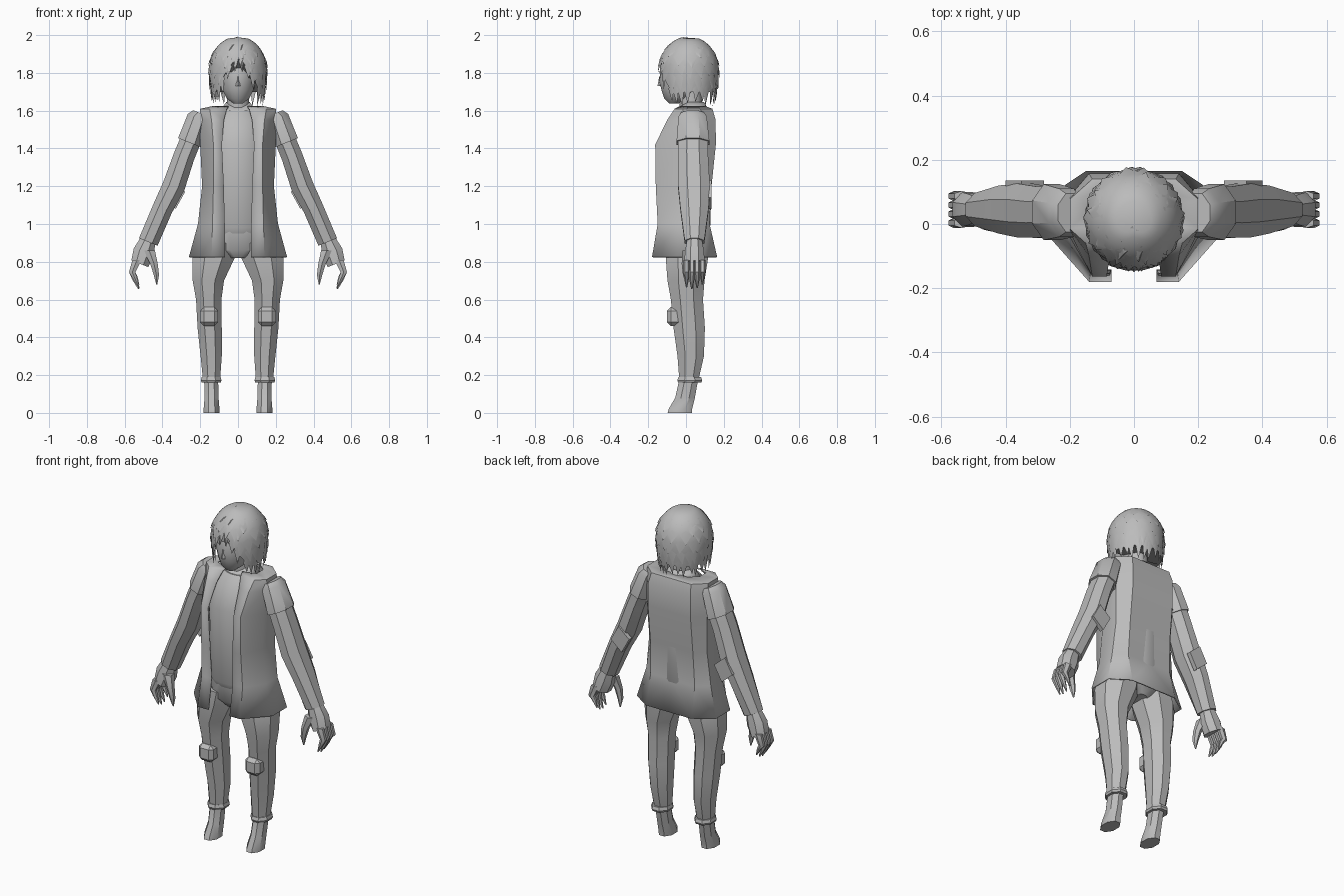
import bpy
import bmesh
import math
import random
from mathutils import Vector

random.seed(4)
cube = bpy.data.objects.get("Cube")
if cube:
    bpy.data.objects.remove(cube)

grey = bpy.data.materials.new("plain grey")
grey.use_nodes = True
grey.diffuse_color = (0.5, 0.5, 0.5, 1)
grey.node_tree.nodes["Principled BSDF"].inputs["Base Color"].default_value = grey.diffuse_color
parts = []


def finish(name, bm, mirror=False, thickness=0, recalc=True):
    """Turn a bmesh into a named object, mirrored across x if wanted."""
    if recalc:
        bmesh.ops.recalc_face_normals(bm, faces=bm.faces)
    mesh = bpy.data.meshes.new(name)
    bm.to_mesh(mesh)
    bm.free()
    mesh.materials.append(grey)
    obj = bpy.data.objects.new(name, mesh)
    bpy.context.collection.objects.link(obj)
    if mirror:
        mod = obj.modifiers.new("mirror", "MIRROR")
        mod.use_clip = True
    if thickness:
        mod = obj.modifiers.new("thickness", "SOLIDIFY")
        mod.thickness = thickness
    parts.append(obj)
    return obj


def bridge(bm, rows, closed=True, caps=True):
    """Skin a stack of equal point rows."""
    rows = [[bm.verts.new(p) for p in row] for row in rows]
    n = len(rows[0])
    for low, high in zip(rows, rows[1:]):
        for i in range(n if closed else n - 1):
            j = (i + 1) % n
            bm.faces.new((low[i], low[j], high[j], high[i]))
    if caps:
        bm.faces.new(rows[0][::-1])
        bm.faces.new(rows[-1])


def ring(x, y, z, rx, ry, n=8, tilt=0):
    """Flat-sided ring whose half extents are rx and ry."""
    grow = 1 / math.cos(math.pi / n)
    points = []
    for i in range(n):
        a = math.tau * (i + 0.5) / n
        u = rx * grow * math.cos(a)
        points.append(Vector((x + u * math.cos(tilt), y + ry * grow * math.sin(a), z + u * math.sin(tilt))))
    return points


def loft(name, rings, n=8, tilt=0, mirror=False, caps=True):
    bm = bmesh.new()
    bridge(bm, [ring(*r, n, tilt) for r in rings], caps=caps)
    return finish(name, bm, mirror)


def box(name, low, high, mirror=True, bevel=0.01):
    bm = bmesh.new()
    low, high = Vector(low), Vector(high)
    bmesh.ops.create_cube(bm, size=1)
    for v in bm.verts:
        v.co = (low + high) / 2 + v.co * (high - low)
    if bevel:
        bmesh.ops.bevel(bm, geom=bm.edges[:], offset=bevel, segments=1, affect="EDGES")
    return finish(name, bm, mirror)


# Trousers, knee pads, cuffs and boots
loft("trouser_legs", [
    (.14, .015, .17, .045, .05), (.142, .025, .3, .056, .07), (.15, .017, .45, .064, .083),
    (.155, .005, .6, .067, .085), (.157, .0, .7, .083, .098), (.13, .005, .82, .112, .112),
    (.11, .005, .9, .1, .11)], mirror=True)
loft("pelvis", [(0, .005, .82, .06, .08), (0, .005, .86, .15, .11), (0, .0, .97, .17, .115)], n=12)
box("knee_pads", (.105, -.1, .46), (.2, -.02, .56), bevel=.02)
loft("trouser_cuffs", [(.142, .02, .16, .05, .06), (.142, .02, .172, .055, .066),
                       (.142, .02, .19, .05, .06)], mirror=True)
loft("boots", [(.14, -.033, 0, .042, .064), (.14, -.03, .02, .042, .062),
               (.14, -.005, .08, .037, .052), (.142, .013, .17, .037, .05)], mirror=True)

# Shirt and belt fold
loft("shirt", [(0, 0, .95, .15, .115), (0, 0, .98, .16, .128), (0, 0, 1.2, .16, .135),
               (0, 0, 1.42, .16, .145), (0, .02, 1.55, .14, .115), (0, .03, 1.6, .1, .08)], n=20)

# Open coat: each level gives height, opening, front corner, half width, back corner, front, back
coat_levels = [
    (.825, .07, .14, .26, .15, -.18, .165), (1.0, .07, .135, .212, .145, -.15, .125),
    (1.2, .075, .13, .19, .14, -.16, .135), (1.42, .085, .13, .2, .14, -.163, .158),
    (1.55, .075, .14, .2, .14, -.1, .157), (1.61, .06, .15, .2, .13, -.06, .14),
    (1.625, .05, .08, .13, .08, -.03, .1)]
coat = bmesh.new()
bridge(coat, [[(opening, front, z), (corner, front, z), (half, front * .25, z),
               (half, back * .55, z), (rear, back, z), (0, back, z)]
              for z, opening, corner, half, rear, front, back in coat_levels], closed=False, caps=False)
finish("coat", coat, mirror=True, thickness=.008)

# Collar with a dip at the throat
collar = bmesh.new()
inner, outer = ring(0, .03, 1.645, .062, .066, 12), ring(0, .03, 1.595, .1, .095, 12)
for row in (inner, outer):
    for p in row:
        p.z -= max(0, -p.y) * .8
bridge(collar, [outer, inner], caps=False)
finish("collar", collar, thickness=.006)

# Sleeves
SLOPE = math.radians(22)
loft("shoulder_sleeves", [(.195, .035, 1.585, .045, .06), (.21, .035, 1.56, .06, .075),
                          (.256, .037, 1.43, .066, .087)], tilt=SLOPE, mirror=True)
loft("arms", [(.24, .037, 1.47, .055, .078), (.285, .037, 1.36, .056, .08),
              (.34, .042, 1.2, .06, .084), (.4, .045, 1.08, .054, .075),
              (.475, .045, .905, .053, .052)], tilt=SLOPE, mirror=True)

# Elbow patches on the back of the sleeves
patch = bmesh.new()
bridge(patch, [[Vector((p.x, y, p.z)) for p in
                [Vector((x, 0, z)) for x, z in ((.28, 1.17), (.33, 1.08), (.4, 1.14), (.35, 1.23))]]
               for y in (.11, .136)])
finish("elbow_patches", patch, mirror=True)

# Hands: palm, four curled fingers and a thumb
loft("palms", [(.47, .045, .93, .038, .036), (.5, .045, .85, .056, .05),
               (.52, .045, .79, .048, .054)], tilt=SLOPE, mirror=True)
fingers = bmesh.new()
for k in range(4):
    y = .003 + k * .028
    drop = (.01, 0, .005, .025)[k]
    bridge(fingers, [ring(.535, y, .81, .024, .014, 6), ring(.56, y, .745, .017, .014, 6),
                     ring(.545, y, .7 + drop, .012, .011, 6), ring(.525, y, .655 + drop, .003, .003, 6)])
finish("fingers", fingers, mirror=True)
loft("thumbs", [(.47, .015, .86, .03, .028), (.445, .0, .79, .02, .02),
                (.432, .0, .73, .014, .014), (.43, .005, .68, .003, .003)], n=6, mirror=True)

# Neck and head
loft("neck", [(0, .03, 1.56, .062, .062), (0, .02, 1.72, .055, .058)], n=12)
loft("head", [(0, -.065, 1.638, .025, .025), (0, -.05, 1.665, .06, .065), (0, -.03, 1.71, .083, .1),
              (0, -.02, 1.76, .094, .122), (0, -.005, 1.83, .105, .125), (0, .01, 1.91, .1, .11),
              (0, .015, 1.96, .05, .06)], n=20)
nose = bmesh.new()
bmesh.ops.create_cone(nose, segments=4, radius1=.013, radius2=.004, depth=.05)
bmesh.ops.translate(nose, verts=nose.verts, vec=(0, -.138, 1.755))
finish("nose", nose)

# Hair cap, cut away over the face
MIDDLE, TOP = 1.82, 1.993


def hem(a):
    """Lowest height of the cap at an angle measured from the front."""
    d = abs((a + math.pi) % math.tau - math.pi)
    return 1.875 - .175 * min(1, max(0, d - .1) / .8)


def hair_point(a, z, swell=1.0):
    if z > MIDDLE:
        r = math.sqrt(max(0, 1 - ((z - MIDDLE) / (TOP - MIDDLE)) ** 2))
    else:
        r = 1 - 4.5 * (MIDDLE - z) ** 2
    r *= swell
    return Vector((.152 * r * math.sin(a), .015 - .157 * r * math.cos(a), z))


def cap_height(a, t):
    """Height a fraction t of the way from the crown to the hem."""
    top, low = TOP, hem(a)
    bend = 1 - math.cos(t * math.pi / 2)
    return top - (top - low) * (bend * .7 + t * .3)


COLUMNS, ROWS = 32, 10
cap = bmesh.new()
bridge(cap, [[hair_point(math.tau * i / COLUMNS, cap_height(math.tau * i / COLUMNS, t / ROWS))
              for i in range(COLUMNS)] for t in range(ROWS, 0, -1)])
finish("hair_cap", cap)

# Pointed locks layered over the cap, the last row hanging below the hem
locks = bmesh.new()
for t, count, length in ((.4, 9, .04), (.55, 14, .045), (.7, 18, .05), (.85, 22, .06), (1, 26, .07)):
    for i in range(count):
        a = math.tau * (i + random.uniform(.25, .75)) / count
        half = math.tau / count * .55
        z = cap_height(a, t)
        lean = random.uniform(-.5, .5) * half
        drop = length * random.uniform(.7, 1.15)
        left, right = (hair_point(a + s * half, z + .015, 1.0) for s in (-1, 1))
        root = hair_point(a, z + .035, 1.01)
        belly = hair_point(a + lean / 2, z - drop * .3, 1.035)
        tip = hair_point(a + lean, z - drop, 1.05)
        v = [locks.verts.new(p) for p in (root, left, tip, right, belly)]
        for f in ((0, 1, 4), (1, 2, 4), (4, 2, 3), (0, 4, 3)):
            locks.faces.new([v[k] for k in f])
finish("hair_locks", locks, recalc=False)

# Smooth shading that keeps creases sharp
bpy.ops.object.select_all(action="DESELECT")
for obj in parts:
    obj.select_set(True)
bpy.context.view_layer.objects.active = parts[0]
bpy.ops.object.shade_smooth_by_angle(angle=math.radians(35))
